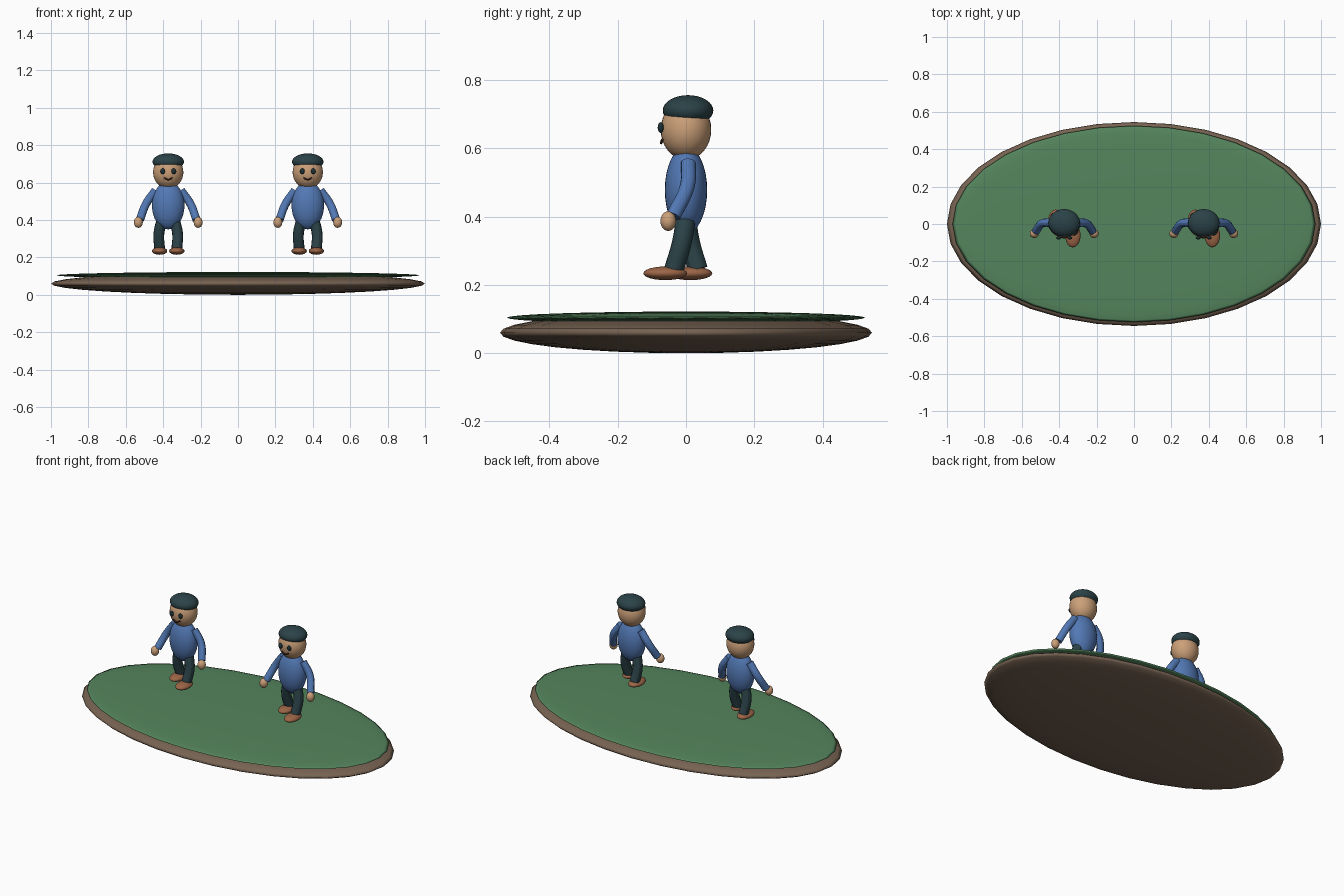
import bpy

if "Cube" in bpy.data.objects:
    bpy.data.objects.remove(bpy.data.objects["Cube"])


def material(name, rgb):
    m = bpy.data.materials.new(name)
    m.diffuse_color = (*rgb, 1)
    m.use_nodes = True
    m.node_tree.nodes["Principled BSDF"].inputs["Base Color"].default_value = m.diffuse_color
    return m


GRASS = material("grass green", (0.09, 0.235, 0.11))
SOIL = material("soil brown", (0.185, 0.125, 0.085))
SKIN = material("skin tan", (0.60, 0.35, 0.19))
SHIRT = material("shirt blue", (0.085, 0.19, 0.46))
DARK = material("dark teal", (0.024, 0.055, 0.064))
SHOE = material("shoe brown", (0.33, 0.13, 0.062))
EYE = material("eye dark", (0.013, 0.03, 0.035))
MOUTH = material("mouth dark brown", (0.06, 0.022, 0.014))


def ellipsoid(name, centre, radii, mat, segments=32, rings=16):
    bpy.ops.mesh.primitive_uv_sphere_add(segments=segments, ring_count=rings, location=centre)
    ob = bpy.context.object
    ob.name = name
    ob.scale = radii
    bpy.ops.object.transform_apply(location=False, rotation=False, scale=True)
    bpy.ops.object.shade_smooth()
    ob.data.materials.append(mat)
    return ob


def tube(name, points, radius, mat):
    """Round limb following a smooth path, with closed ends."""
    curve = bpy.data.curves.new(name, 'CURVE')
    curve.dimensions = '3D'
    curve.bevel_depth = radius
    curve.bevel_resolution = 4
    curve.resolution_u = 8
    curve.use_fill_caps = True
    spline = curve.splines.new('BEZIER')
    spline.bezier_points.add(len(points) - 1)
    for bp, p in zip(spline.bezier_points, points):
        bp.co = p
        bp.handle_left_type = bp.handle_right_type = 'AUTO'
    ob = bpy.data.objects.new(name, curve)
    bpy.context.collection.objects.link(ob)
    bpy.ops.object.select_all(action='DESELECT')
    ob.select_set(True)
    bpy.context.view_layer.objects.active = ob
    bpy.ops.object.convert(target='MESH')
    ob = bpy.context.object
    ob.name = name
    ob.data.materials.clear()
    ob.data.materials.append(mat)
    bpy.ops.object.shade_smooth_by_angle()
    return ob


# Flattened island: soil with a grass layer on top
ellipsoid("soil_base", (0, 0, 0.06), (1.0, 0.545, 0.06), SOIL)
ellipsoid("grass_top", (0, 0, 0.104), (0.97, 0.525, 0.018), GRASS)


def walker(tag, x):
    # Torso, head and cap
    ellipsoid(tag + "_torso", (x, 0, 0.478), (0.087, 0.062, 0.128), SHIRT)
    ellipsoid(tag + "_head", (x, 0, 0.655), (0.081, 0.074, 0.088), SKIN)
    ellipsoid(tag + "_cap", (x, 0.006, 0.711), (0.084, 0.074, 0.045), DARK)

    # Smiling mouth
    tube(tag + "_mouth", [(x - 0.023, -0.069, 0.626), (x, -0.073, 0.616),
                          (x + 0.023, -0.069, 0.626)], 0.004, MOUTH)

    for side, s in (("left", -1), ("right", 1)):
        part = f"{tag}_{side}_"
        ellipsoid(part + "eye", (x + s * 0.03, -0.074, 0.661),
                  (0.013, 0.009, 0.016), EYE, 16, 8)

        # Arms hang outward and bend forward
        tube(part + "arm", [(x + s * 0.068, 0.007, 0.558),
                            (x + s * 0.118, 0.003, 0.487),
                            (x + s * 0.151, -0.037, 0.402)], 0.022, SHIRT)
        ellipsoid(part + "hand", (x + s * 0.16, -0.052, 0.387),
                  (0.024, 0.023, 0.029), SKIN, 24, 12)

        # Striding legs, right one forward
        tube(part + "leg", [(x + s * 0.034, 0, 0.40),
                            (x + s * 0.05, -s * 0.012, 0.325),
                            (x + s * 0.046, -s * 0.035, 0.246)], 0.029, DARK)
        ellipsoid(part + "shoe", (x + s * 0.046, -0.024 - s * 0.037, 0.234),
                  (0.041, 0.064, 0.02), SHOE, 24, 12)


walker("first_walker", -0.373)
walker("second_walker", 0.373)
